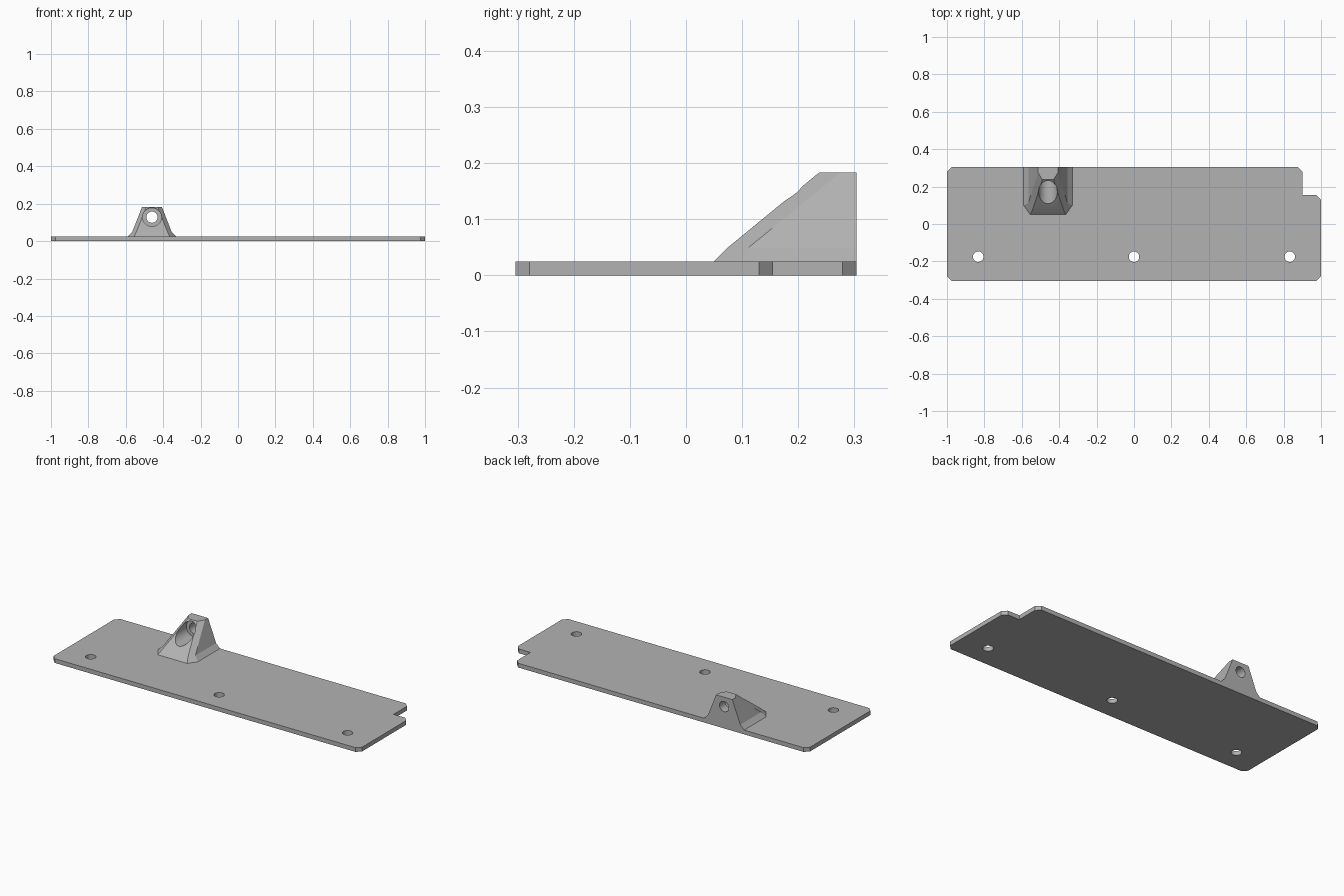
import bpy, bmesh, math

if "Cube" in bpy.data.objects:
    bpy.data.objects.remove(bpy.data.objects["Cube"], do_unlink=True)

GREY = (0.45, 0.45, 0.45, 1)
grey = bpy.data.materials.new("plain grey")
grey.use_nodes = True
grey.diffuse_color = GREY
grey.node_tree.nodes["Principled BSDF"].inputs["Base Color"].default_value = GREY

THICK = 0.025      # plate thickness
BACK = 0.304       # half depth of the plate
BOSS_X = -0.46     # centre of the lug
BORE_Z = 0.128     # height of the lug bore


def loft(name, sections):
    """Solid through (z, outline) sections with equal point counts."""
    bm = bmesh.new()
    rings = [[bm.verts.new((x, y, z)) for x, y in pts] for z, pts in sections]
    n = len(rings[0])
    bm.faces.new(rings[0])
    bm.faces.new(rings[-1])
    for low, high in zip(rings, rings[1:]):
        for i in range(n):
            j = (i + 1) % n
            bm.faces.new((low[i], low[j], high[j], high[i]))
    bmesh.ops.recalc_face_normals(bm, faces=bm.faces[:])
    mesh = bpy.data.meshes.new(name)
    bm.to_mesh(mesh)
    bm.free()
    mesh.materials.append(grey)
    obj = bpy.data.objects.new(name, mesh)
    bpy.context.collection.objects.link(obj)
    return obj


def drill(obj, radius, length, centre, along_y=False):
    """Cut a round hole and drop the cutter afterwards."""
    tilt = (math.pi / 2, 0, 0) if along_y else (0, 0, 0)
    bpy.ops.mesh.primitive_cylinder_add(vertices=48, radius=radius, depth=length,
                                        location=centre, rotation=tilt)
    cutter = bpy.context.object
    cutter.data.materials.append(grey)
    cutter.hide_render = True
    mod = obj.modifiers.new("hole", "BOOLEAN")
    mod.operation = "DIFFERENCE"
    mod.solver = "EXACT"
    mod.object = cutter
    bpy.context.view_layer.objects.active = obj
    bpy.ops.object.modifier_apply(modifier=mod.name)
    bpy.data.objects.remove(cutter, do_unlink=True)


def smooth(obj):
    bpy.ops.object.select_all(action="DESELECT")
    obj.select_set(True)
    bpy.context.view_layer.objects.active = obj
    bpy.ops.object.shade_smooth_by_angle(angle=math.radians(12))


# Base plate with clipped corners and a rear notch
c = 0.025
outline = [(-1 + c, -BACK), (1 - c, -BACK), (1, -BACK + c),
           (1, 0.155 - c), (1 - c, 0.155), (0.9, 0.155),
           (0.9, BACK - c), (0.9 - c, BACK),
           (-1 + c, BACK), (-1, BACK - c), (-1, -BACK + c)]
plate = loft("base_plate", [(0, outline), (THICK, outline)])

# Screw holes along the front
for x in (-0.833, 0, 0.833):
    drill(plate, 0.028, 0.2, (x, -0.175, 0))
smooth(plate)


# Tapered lug: each level is a rectangle with clipped front corners
def lug_level(z, side, shoulder_y, nose, nose_y):
    half = [(side, BACK), (side, shoulder_y), (nose, nose_y)]
    right = [(BOSS_X - x, y) for x, y in half]
    left = [(BOSS_X + x, y) for x, y in reversed(half)]
    return z, right + left


lug = loft("bore_lug", [lug_level(THICK, 0.13, 0.1, 0.095, 0.05),
                        lug_level(0.05, 0.105, 0.112, 0.083, 0.075),
                        lug_level(0.183, 0.053, 0.275, 0.03, 0.237)])

# Stepped bore: wide counterbore from the front, narrow hole through
drill(lug, 0.05, 0.25, (BOSS_X, 0.125, BORE_Z), along_y=True)
drill(lug, 0.03, 0.6, (BOSS_X, 0.2, BORE_Z), along_y=True)
smooth(lug)
